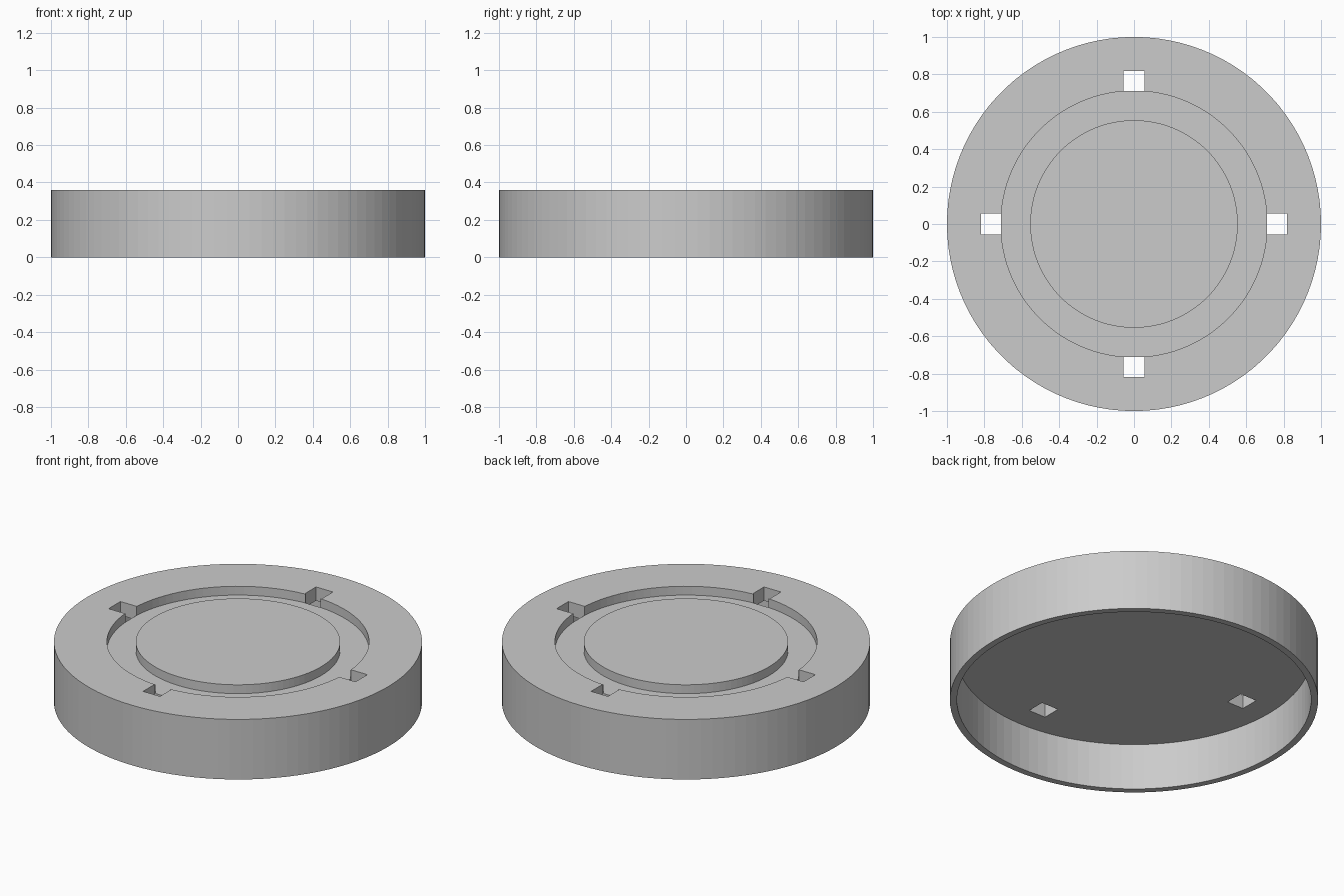
import bpy, bmesh, math
from mathutils import Matrix

if "Cube" in bpy.data.objects:
    bpy.data.objects.remove(bpy.data.objects["Cube"], do_unlink=True)

SEGMENTS = 100
HEIGHT = 0.36
FLOOR = 0.307      # bottom of the ring groove
CEILING = 0.278    # underside of the top plate

grey = bpy.data.materials.new("plain grey")
grey.use_nodes = True
colour = (0.6, 0.6, 0.6, 1)
grey.diffuse_color = colour
grey.node_tree.nodes["Principled BSDF"].inputs["Base Color"].default_value = colour


def make_object(name, bm):
    bmesh.ops.recalc_face_normals(bm, faces=bm.faces)
    mesh = bpy.data.meshes.new(name)
    bm.to_mesh(mesh)
    bm.free()
    mesh.materials.append(grey)
    obj = bpy.data.objects.new(name, mesh)
    bpy.context.collection.objects.link(obj)
    return obj


# Round cap: hollow underneath, ring groove on top, turned from (radius, z)
profile = [(0.555, HEIGHT), (0.555, FLOOR), (0.712, FLOOR), (0.712, HEIGHT),
           (1, HEIGHT), (1, 0), (0.962, 0), (0.962, CEILING)]
bm = bmesh.new()
rings = []
for r, z in profile:
    rings.append([bm.verts.new((r * math.cos(a), r * math.sin(a), z))
                  for a in (math.tau * i / SEGMENTS for i in range(SEGMENTS))])
for upper, lower in zip(rings, rings[1:]):
    for i in range(SEGMENTS):
        j = (i + 1) % SEGMENTS
        bm.faces.new((upper[i], upper[j], lower[j], lower[i]))
bm.faces.new(rings[0])
bm.faces.new(rings[-1])
cap = make_object("round_cap", bm)

# Four square slots through the plate, just outside the groove
bm = bmesh.new()
for quarter in range(4):
    matrix = (Matrix.Rotation(quarter * math.pi / 2, 4, 'Z')
              @ Matrix.Translation((0.7645, 0, HEIGHT))
              @ Matrix.Diagonal((0.109, 0.112, 0.3, 1)))
    bmesh.ops.create_cube(bm, size=1, matrix=matrix)
cutter = make_object("slot_cutter", bm)
cutter.hide_render = True
cutter.hide_viewport = True
cutter.display_type = 'WIRE'

slots = cap.modifiers.new("slots", 'BOOLEAN')
slots.operation = 'DIFFERENCE'
slots.solver = 'EXACT'
slots.object = cutter
